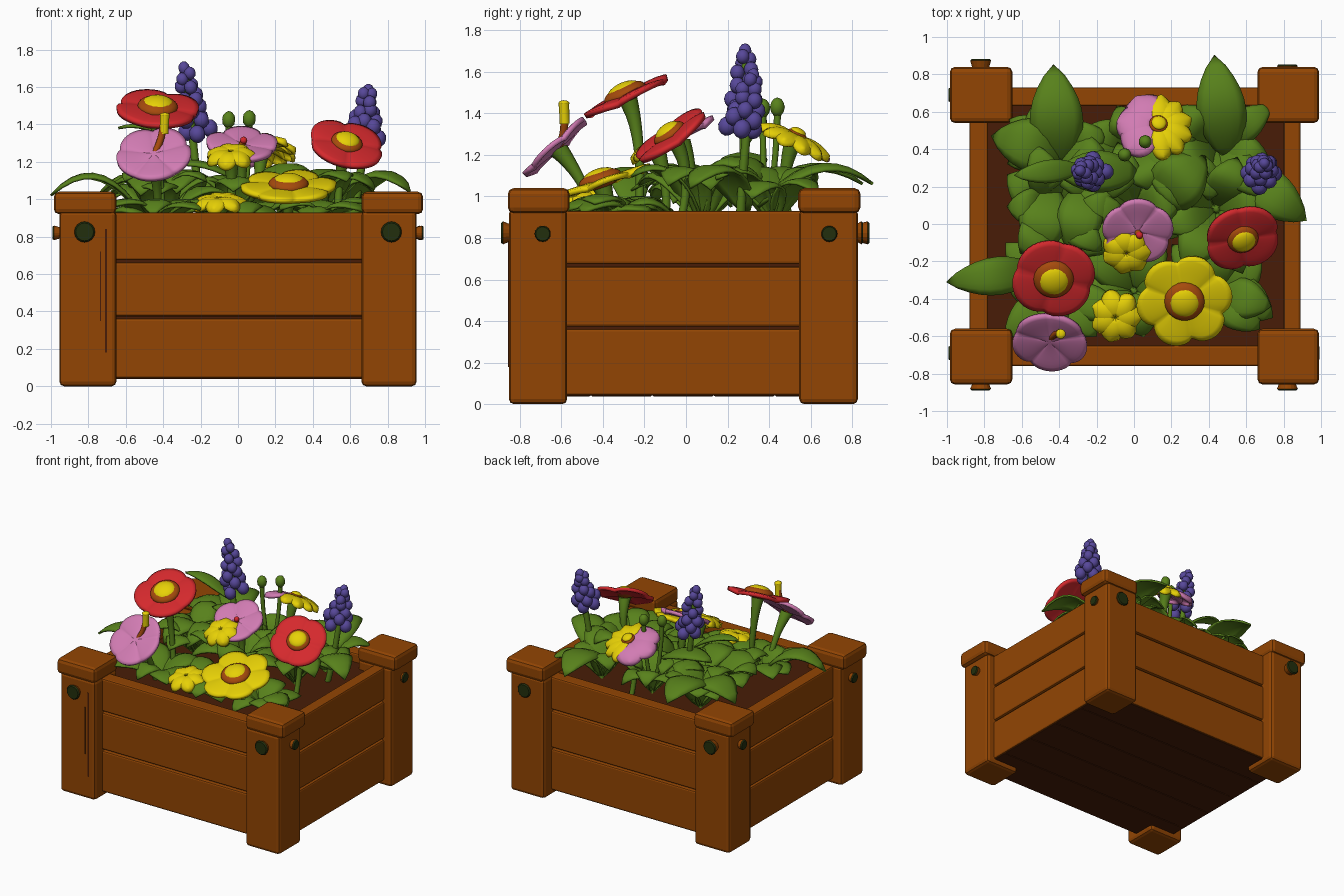
import bpy, bmesh, math, random
from mathutils import Vector, Matrix

if "Cube" in bpy.data.objects:
    bpy.data.objects.remove(bpy.data.objects["Cube"])
random.seed(4)

COLOURS = {
    "wood": (0.29, 0.06, 0.001), "soil": (0.065, 0.012, 0.002),
    "leaf_green": (0.097, 0.22, 0.011), "red": (0.66, 0.022, 0.026),
    "yellow": (0.83, 0.66, 0.002), "pink": (0.64, 0.20, 0.45),
    "purple": (0.095, 0.064, 0.32), "bolt_green": (0.016, 0.028, 0.004),
    "centre_brown": (0.38, 0.07, 0.004)}
MATS = {}
for n, c in COLOURS.items():
    MATS[n] = bpy.data.materials.new(n)
    MATS[n].diffuse_color = (*c, 1)


def finish(name, bm, mat, smooth=True, thick=0):
    bmesh.ops.remove_doubles(bm, verts=bm.verts, dist=0.0005)
    bmesh.ops.recalc_face_normals(bm, faces=bm.faces)
    me = bpy.data.meshes.new(name)
    bm.to_mesh(me)
    bm.free()
    me.materials.append(MATS[mat])
    for p in me.polygons:
        p.use_smooth = smooth
    ob = bpy.data.objects.new(name, me)
    bpy.context.collection.objects.link(ob)
    if thick:
        s = ob.modifiers.new("thickness", "SOLIDIFY")
        s.thickness, s.offset = thick, 0
    return ob


def box(name, x0, x1, y0, y1, z0, z1, mat="wood", bevel=0.012):
    bm = bmesh.new()
    m = Matrix.Translation(((x0+x1)/2, (y0+y1)/2, (z0+z1)/2)) @ Matrix.Diagonal((x1-x0, y1-y0, z1-z0, 1))
    bmesh.ops.create_cube(bm, size=1, matrix=m)
    if bevel:
        bmesh.ops.bevel(bm, geom=bm.edges[:], offset=bevel, segments=2, profile=0.5, affect='EDGES')
    return finish(name, bm, mat, False)


def grid(bm, f, nu, nv):
    rows = [[bm.verts.new(f(i/nu, 2*j/nv-1)) for j in range(nv+1)] for i in range(nu+1)]
    for i in range(nu):
        for j in range(nv):
            bm.faces.new((rows[i][j], rows[i+1][j], rows[i+1][j+1], rows[i][j+1]))


def ball(bm, m, r, scale=(1, 1, 1), sub=2):
    bmesh.ops.create_icosphere(bm, subdivisions=sub, radius=r, matrix=m @ Matrix.Diagonal((*scale, 1)))


def tube(name, pts, r0, r1, mat="leaf_green", nu=10, nv=8):
    # round rod along a quadratic curve, flaring to its end
    a, b, c = map(Vector, pts)
    bm = bmesh.new()
    s = (c - a).normalized().orthogonal().normalized()
    t = (c - a).normalized().cross(s)

    def f(u, v):
        r = r0 + (r1-r0)*u**3
        g = math.pi*v
        return a*(1-u)**2 + b*2*u*(1-u) + c*u*u + (s*math.cos(g) + t*math.sin(g))*r
    grid(bm, f, nu, nv)
    return finish(name, bm, mat)


# --- planter box: soil, floor, walls, posts and caps ---
box("soil", -0.80, 0.82, -0.67, 0.65, 0.06, 0.86, "soil", 0)
for i in range(5):
    y = -0.75 + i*0.295
    box("floor_plank", -0.87, 0.88, y, y+0.29, 0.038, 0.065, "soil", 0.004)
for z0, z1 in ((0.042, 0.362), (0.374, 0.662), (0.674, 0.93)):
    box("front_plank", -0.70, 0.70, -0.76, -0.65, z0, z1)
    box("back_plank", -0.70, 0.70, 0.63, 0.73, z0, z1)
    box("left_plank", -0.88, -0.78, -0.62, 0.60, z0, z1)
    box("right_plank", 0.80, 0.89, -0.62, 0.60, z0, z1)
box("post_crack", -0.712, -0.700, -0.857, -0.851, 0.18, 0.84, "soil", 0)
box("post_crack", -0.738, -0.733, -0.857, -0.851, 0.35, 0.72, "soil", 0)
for sx in (-1, 1):
    for y0, y1, sy in ((-0.853, -0.572, -1), (0.545, 0.828, 1)):
        x0, x1 = (-0.955, -0.65) if sx < 0 else (0.66, 0.955)
        box("corner_post", x0, x1, y0, y1, 0, 0.94, bevel=0.025)
        box("post_cap", -0.985 if sx < 0 else 0.66, -0.65 if sx < 0 else 0.99,
            y0-0.005, y1+0.012, 0.92, 1.04, bevel=0.028)
        # mushroom-headed bolts on both outer faces
        yo = y0 if sy < 0 else y1
        for pos, d, r in (((0.82*sx, yo, 0.825), (0, sy, 0), 0.053),
                          ((0.955*sx, 0.69*sy, 0.82), (sx, 0, 0), 0.037)):
            q = Vector((0, 0, 1)).rotation_difference(Vector(d)).to_matrix().to_4x4()
            m = Matrix.Translation(pos) @ q
            depth = 0.02 if (sx > 0 and sy > 0) else 0.032
            if d[1] and sx < 0 and sy > 0:
                depth = 0.05
            for nm, mt, ra, rb, h0, h1 in (("bolt_head", "wood", r*0.75, r*1.05, -0.01, depth-0.004),
                                           ("bolt_face", "bolt_green", r*1.05, r*0.9, depth-0.004, depth+0.005)):
                bm = bmesh.new()
                bmesh.ops.create_cone(bm, cap_ends=True, segments=16, radius1=ra, radius2=rb, depth=h1-h0,
                                      matrix=m @ Matrix.Translation((0, 0, (h0+h1)/2)))
                finish(nm, bm, mt, False)


# --- leaves ---
def leaf(bm, p0, p2, peak, w):
    p0, p2 = Vector(p0), Vector(p2)
    p1 = (p0+p2)/2
    p1.z = peak*2 - (p0.z+p2.z)/2
    d = p2-p0
    side = Vector((-d.y, d.x, 0)).normalized()

    def f(u, v):
        hw = w*math.sin(math.pi*u**0.9)**0.8 if 0 < u < 1 else 0
        p = p0*(1-u)**2 + p1*2*u*(1-u) + p2*u*u + side*hw*v
        p.z += hw*(0.12*abs(v) - 0.35*v*v)
        return p
    grid(bm, f, 9, 6)


BIG = [  # base x, y, z, tip x, y, z, peak, half width
    (-0.40, 0.30, 0.95, -0.43, 0.85, 1.06, 1.15, 0.14),
    (0.50, 0.35, 0.95, 0.43, 0.90, 1.06, 1.15, 0.13),
    (-0.35, 0.38, 0.95, -0.76, 0.47, 1.00, 1.13, 0.14),
    (-0.50, -0.25, 0.90, -1.00, -0.31, 1.02, 1.13, 0.10),
    (0.55, 0.30, 0.90, 0.92, 0.02, 1.04, 1.14, 0.12),
    (0.02, 0.28, 1.08, -0.42, 0.28, 1.16, 1.20, 0.11),
    (-0.28, 0.30, 1.25, -0.64, 0.26, 1.38, 1.38, 0.06),
    (0.10, 0.10, 0.95, 0.38, 0.36, 1.08, 1.18, 0.15),
    (-0.45, 0.22, 0.95, -0.52, -0.18, 1.02, 1.14, 0.13),
    (-0.25, 0.22, 0.95, -0.33, -0.16, 1.03, 1.15, 0.12),
    (0.45, -0.30, 0.86, 0.74, -0.50, 0.92, 0.98, 0.11)]
bm = bmesh.new()
for b in BIG:
    leaf(bm, b[:3], b[3:6], b[6], b[7])
finish("large_leaves", bm, "leaf_green", True, 0.014)

for cx in (-0.42, 0.0, 0.44):
    for cy in (-0.36, 0.08, 0.42):
        bm = bmesh.new()
        a0 = random.random()*6
        for k in range(8):
            a = a0 + k*math.tau/8 + random.uniform(-0.2, 0.2)
            L = random.uniform(0.25, 0.40)
            tx = max(-0.70, min(0.73, cx + L*math.cos(a)))
            ty = max(-0.60, min(0.63, cy + L*math.sin(a)))
            low = cy < -0.2
            top = random.uniform(0.95, 1.0) if low else random.uniform(1.05, 1.13)
            leaf(bm, (cx, cy, 0.86), (tx, ty, top - random.uniform(0.02, 0.09)), top, random.uniform(0.085, 0.12))
        finish("leaf_rosette", bm, "leaf_green", True, 0.012)


# --- flowers ---
def frame(c, n):
    q = Vector((0, 0, 1)).rotation_difference(Vector(n).normalized())
    return Matrix.Translation(c) @ q.to_matrix().to_4x4()


def add_stem(name, m, c, root=None):
    base = root or (c[0]*0.92, c[1]*0.9+0.03, 0.85)
    tube(name + "_stem", (base, m @ Vector((0, 0, -0.22)), m @ Vector((0, 0, -0.012))), 0.02, 0.05)


def add_eye(name, m, eye):
    for nm, mt, r, z, h in (("ring", "centre_brown", eye, 0.012, 0.42), ("eye", "yellow", eye*0.78, 0.026, 0.48)):
        bm = bmesh.new()
        ball(bm, m @ Matrix.Translation((0, 0, z)), r, (1, 1, h), 3)
        finish(name + "_" + nm, bm, mt)


def lobed(name, c, n, mat, R, lobes, dent, cup=0.0, eye=0.0, turn=0.0, root=None):
    # broad petals grown together into one scalloped disc with creases
    m = frame(c, n)
    bm = bmesh.new()

    def f(u, v):
        a = math.pi*v
        k = abs(math.cos(lobes*(a-turn)/2))
        r = R*u*(1 - dent*(1-k**0.55)*u)
        z = cup*u*u - 0.02*u*(1-k**0.5) - 0.012*u**6
        return m @ Vector((r*math.cos(a), r*math.sin(a), z))
    grid(bm, f, 8, lobes*12)
    finish(name + "_petals", bm, mat, True, 0.026)
    if eye:
        add_eye(name, m, eye)
    add_stem(name, m, c, root)


def petals(name, c, n, mat, R, count, wide, step, start=0.0, eye=0.0, stem=True):
    # separate narrow petals, all round or over an arc
    m = frame(c, n)
    bm = bmesh.new()
    for k in range(count):
        rot = m @ Matrix.Rotation(start + k*step, 4, 'Z')

        def f(s, v):
            u = 1-(1-s)**1.8
            p = 0.3+0.7*math.sin(u/0.6*math.pi/2) if u < 0.6 else math.sqrt(max(0, 1-((u-0.6)/0.4)**2))
            return rot @ Vector((R*(0.05+0.95*u), wide*R*p*v, 0.015*math.sin(u*3) - 0.03*v*v*u - 0.02*u*u))
        grid(bm, f, 9, 6)
    finish(name + "_petals", bm, mat, True, 0.02)
    if eye:
        add_eye(name, m, eye)
    if stem:
        add_stem(name, m, c)


lobed("red_flower_left", (-0.43, -0.29, 1.485), (0.05, -0.42, 0.9), "red", 0.225, 4, 0.13, 0.01, 0.108, 0.5)
lobed("red_flower_right", (0.58, -0.075, 1.295), (0.22, -0.58, 0.8), "red", 0.205, 4, 0.13, 0.01, 0.085, 0.9)
lobed("yellow_flower_large", (0.27, -0.41, 1.07), (0, -0.32, 0.95), "yellow", 0.257, 6, 0.22, 0.01, 0.108, 0.2)
lobed("pink_flower_front", (-0.45, -0.625, 1.235), (-0.08, -0.67, 0.72), "pink", 0.202, 5, 0.10, 0.02, 0, -0.3,
      (-0.42, -0.42, 0.85))
lobed("pink_flower_middle", (0.02, -0.035, 1.285), (0.02, -0.45, 0.87), "pink", 0.192, 5, 0.14, 0.02, 0, 0.3)
D = math.radians
petals("two_tone_flower_pink", (0.11, 0.53, 1.285), (0, 0.42, 0.9), "pink", 0.195, 3, 0.52, D(52), D(120), 0, False)
petals("two_tone_flower_yellow", (0.13, 0.53, 1.288), (0.12, 0.42, 0.9), "yellow", 0.18, 6, 0.30, D(33), D(-82), 0.05)
petals("yellow_flower_middle", (-0.04, -0.155, 1.25), (-0.05, -0.4, 0.9), "yellow", 0.125, 7, 0.42, math.tau/7)
petals("yellow_flower_low", (-0.10, -0.50, 1.0), (-0.05, -0.25, 0.95), "yellow", 0.135, 7, 0.38, math.tau/7)

# --- stamens of the pink flowers ---
tube("long_stamen", ((-0.455, -0.615, 1.23), (-0.41, -0.58, 1.30), (-0.395, -0.585, 1.41)), 0.018, 0.022, "centre_brown")
tube("long_stamen_tip", ((-0.396, -0.584, 1.35), (-0.394, -0.586, 1.40), (-0.392, -0.588, 1.45)), 0.024, 0.026, "yellow")
bm = bmesh.new()
ball(bm, Matrix.Translation((-0.392, -0.588, 1.45)), 0.027, (1, 1, 0.5))
finish("long_stamen_cap", bm, "yellow")
tube("short_stamen", ((0.02, -0.03, 1.27), (0.02, -0.05, 1.29), (0.03, -0.06, 1.32)), 0.02, 0.012, "centre_brown")
bm = bmesh.new()
ball(bm, Matrix.Translation((0.03, -0.06, 1.315)), 0.02)
finish("short_stamen_tip", bm, "red")


# --- purple flower spikes ---
def spike(base, tip, root, width):
    base, tip = Vector(base), Vector(tip)
    m = frame(base, tip-base)
    L = (tip-base).length
    bm = bmesh.new()
    for k in range(6):
        t = k/6
        r = width*(1-t*0.75)
        count = 4 if k < 4 else 3
        for j in range(count):
            a = j*math.tau/count + k*0.75
            rr = r*random.uniform(0.8, 1.25)
            ball(bm, m @ Matrix.Translation((rr*math.cos(a), rr*math.sin(a), t*L*0.95 + random.uniform(-0.015, 0.015))),
                 0.044*(1-0.3*t), (1, 1, 1.1))
    ball(bm, m @ Matrix.Translation((0, 0, L-0.035)), 0.031, (1, 1, 1.2))
    finish("purple_spike", bm, "purple")
    tube("spike_stem", (root, base-Vector((0, 0, 0.2)), base+(tip-base)*0.8), 0.022, 0.018)


spike((-0.22, 0.28, 1.36), (-0.295, 0.285, 1.735), (-0.2, 0.27, 0.85), 0.064)
spike((0.67, 0.27, 1.33), (0.70, 0.33, 1.615), (0.6, 0.26, 0.85), 0.066)

# --- closed buds ---
for x, y, z in ((-0.05, 0.37, 1.425), (0.06, 0.44, 1.43)):
    bm = bmesh.new()
    ball(bm, Matrix.Translation((x, y, z)), 0.036, (1, 1, 1.3))
    finish("bud", bm, "leaf_green")
    tube("bud_stem", ((0.02, 0.38, 0.86), (x, y, 1.15), (x, y, z)), 0.014, 0.018)

for m in bpy.data.materials:
    if m.users and not m.is_grease_pencil:
        m.use_nodes = True
        m.node_tree.nodes["Principled BSDF"].inputs["Base Color"].default_value = m.diffuse_color
